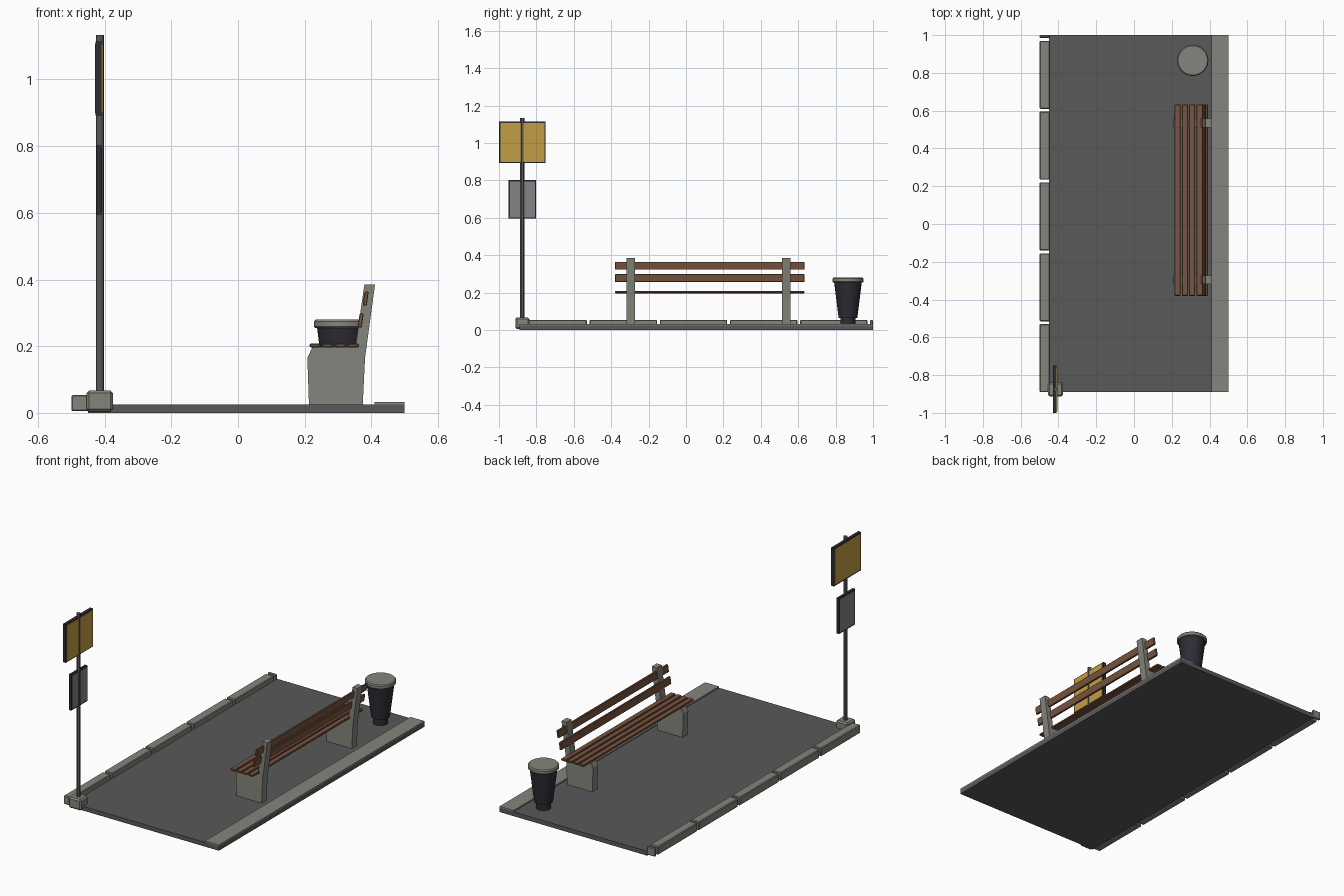
import bpy, bmesh, math
from mathutils import Vector

cube = bpy.data.objects.get("Cube")
if cube:
    bpy.data.objects.remove(cube, do_unlink=True)


def material(name, r, g, b):
    m = bpy.data.materials.new(name)
    m.use_nodes = True
    m.diffuse_color = (r, g, b, 1)
    m.node_tree.nodes["Principled BSDF"].inputs["Base Color"].default_value = (r, g, b, 1)
    return m


ASPHALT = material("asphalt", 0.10, 0.10, 0.10)
CONCRETE = material("concrete", 0.23, 0.235, 0.20)
WOOD = material("brown wood", 0.19, 0.09, 0.05)
DARK = material("dark metal", 0.025, 0.025, 0.035)
STEEL = material("grey steel", 0.10, 0.10, 0.105)
YELLOW = material("sign yellow", 0.55, 0.34, 0.06)
PANEL = material("panel grey", 0.23, 0.235, 0.22)


def finish(name, bm, mat, bevel=0):
    bmesh.ops.recalc_face_normals(bm, faces=bm.faces[:])
    mesh = bpy.data.meshes.new(name)
    bm.to_mesh(mesh)
    bm.free()
    mesh.materials.append(mat)
    ob = bpy.data.objects.new(name, mesh)
    bpy.context.collection.objects.link(ob)
    if bevel:
        mod = ob.modifiers.new("soft edges", "BEVEL")
        mod.width = bevel
        mod.segments = 1
    return ob


def box(name, x, y, z, mat, bevel=0):
    """Box from (min, max) ranges on each axis."""
    bm = bmesh.new()
    bmesh.ops.create_cube(bm, size=1)
    for v in bm.verts:
        v.co = Vector([(r[0] + r[1]) / 2 + c * (r[1] - r[0]) for c, r in zip(v.co, (x, y, z))])
    return finish(name, bm, mat, bevel)


def extrude_y(name, outline, y, mat, bevel=0):
    """Side profile in x, z pushed along y."""
    bm = bmesh.new()
    face = bm.faces.new([bm.verts.new((px, y[0], pz)) for px, pz in outline])
    out = bmesh.ops.extrude_face_region(bm, geom=[face])
    bmesh.ops.translate(bm, vec=(0, y[1] - y[0], 0),
                        verts=[g for g in out["geom"] if isinstance(g, bmesh.types.BMVert)])
    return finish(name, bm, mat, bevel)


def lathe(name, centre, rings, mat, sides):
    """Closed round part from (radius, height) rings."""
    bm = bmesh.new()
    loops = []
    for r, z in rings:
        angles = [math.tau * i / sides for i in range(sides)]
        loops.append([bm.verts.new((centre[0] + r * math.cos(a), centre[1] + r * math.sin(a), z))
                      for a in angles])
    for low, high in zip(loops, loops[1:]):
        for i in range(sides):
            j = (i + 1) % sides
            bm.faces.new((low[i], low[j], high[j], high[i]))
    bm.faces.new(loops[0])
    bm.faces.new(loops[-1])
    ob = finish(name, bm, mat)
    bpy.ops.object.select_all(action="DESELECT")
    ob.select_set(True)
    bpy.context.view_layer.objects.active = ob
    bpy.ops.object.shade_smooth_by_angle(angle=math.radians(30))
    return ob


# Pavement and the raised strip along its back edge
box("pavement", (-0.45, 0.5), (-0.89, 1), (0, 0.025), ASPHALT)
box("back_strip", (0.41, 0.5), (-0.89, 1), (0.025, 0.033), CONCRETE)

# Row of kerb stones, the last one cut short
for i in range(6):
    start = -0.89 + 0.375 * i
    box(f"kerb_stone_{i + 1}", (-0.5, -0.447), (start, min(start + 0.36, 1)), (0.005, 0.054),
        CONCRETE, 0.004)

# Sign post with footing and two boards
PX, PY = -0.414, -0.875
box("post_footing", (-0.455, -0.375), (-0.912, -0.838), (0.004, 0.067), CONCRETE, 0.008)
lathe("sign_post", (PX, PY), [(0.0115, 0.06), (0.0115, 1.133)], STEEL, 12)


def board(name, half, z, x, face_x, mat):
    rim = 0.007
    box(name + "_frame", x, (PY - half, PY + half), z, DARK)
    box(name + "_face", face_x, (PY - half + rim, PY + half - rim), (z[0] + rim, z[1] - rim), mat)


board("stop_sign", 0.125, (0.892, 1.114), (-0.4275, -0.409), (-0.4285, -0.405), YELLOW)
board("timetable", 0.074, (0.595, 0.802), (-0.425, -0.409), (-0.4265, -0.4075), PANEL)

# Bench supports
support = [(0.213, 0.02), (0.374, 0.02), (0.381, 0.165), (0.411, 0.385), (0.379, 0.385),
           (0.352, 0.197), (0.223, 0.197), (0.208, 0.165)]
for side, y in (("right", -0.295), ("left", 0.535)):
    extrude_y(f"bench_support_{side}", support, (y - 0.023, y + 0.023), CONCRETE)

# Bench slats
SPAN = (-0.38, 0.633)
for i in range(4):
    x = 0.215 + 0.0385 * i
    box(f"seat_slat_{i + 1}", (x, x + 0.032), SPAN, (0.196, 0.208), WOOD, 0.003)
for i, (x, z) in enumerate(((0.368, 0.277), (0.383, 0.343))):
    lean, half, thick = 0.003, 0.021, 0.006
    outline = [(x - thick - lean, z - half), (x + thick - lean, z - half),
               (x + thick + lean, z + half), (x - thick + lean, z + half)]
    extrude_y(f"back_slat_{i + 1}", outline, SPAN, WOOD, 0.002)

# Litter bin
BIN = (0.311, 0.866)
lathe("bin_foot", BIN, [(0.04, 0.025), (0.04, 0.068)], DARK, 24)
lathe("bin_body", BIN, [(0.05, 0.063), (0.074, 0.257)], DARK, 24)
lathe("bin_lid", BIN, [(0.079, 0.255), (0.083, 0.259), (0.083, 0.274), (0.078, 0.28)], CONCRETE, 24)
